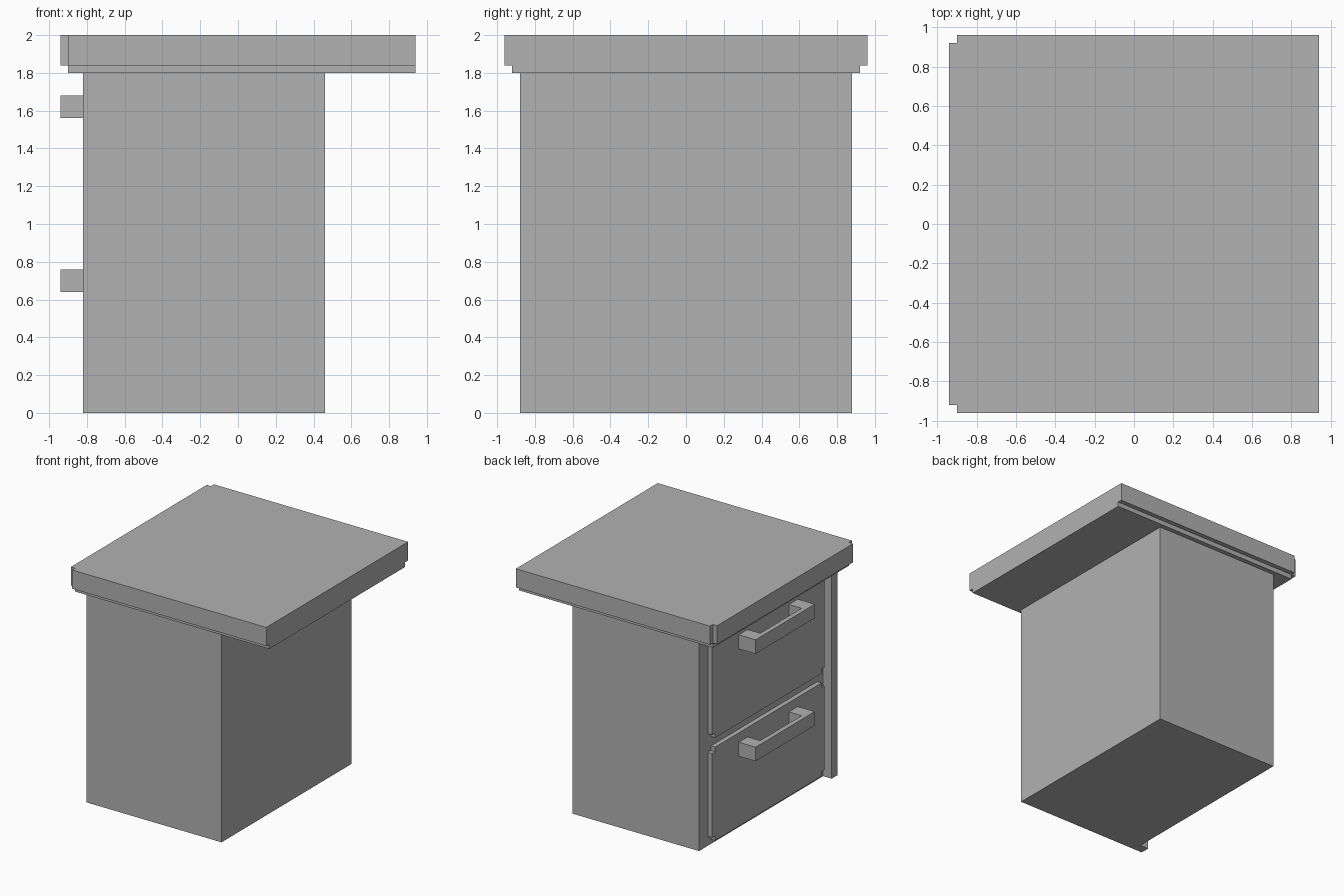
import bpy
import bmesh

cube = bpy.data.objects.get("Cube")
if cube:
    bpy.data.objects.remove(cube, do_unlink=True)

STEP = 0.04  # size of every small ledge and corner notch

grey = bpy.data.materials.new("plain grey")
grey.use_nodes = True
colour = (0.445, 0.445, 0.445, 1)
grey.diffuse_color = colour
grey.node_tree.nodes["Principled BSDF"].inputs["Base Color"].default_value = colour


def prism(name, outline, axis, low, high):
    """Extrude a flat outline along x (outline in y, z) or z (outline in x, y)."""
    def place(p, t):
        return (t, p[0], p[1]) if axis == "x" else (p[0], p[1], t)
    bm = bmesh.new()
    face = bm.faces.new([bm.verts.new(place(p, low)) for p in outline])
    top = bmesh.ops.extrude_face_region(bm, geom=[face])["geom"]
    shift = (high - low, 0, 0) if axis == "x" else (0, 0, high - low)
    bmesh.ops.translate(bm, vec=shift,
                        verts=[v for v in top if isinstance(v, bmesh.types.BMVert)])
    bmesh.ops.recalc_face_normals(bm, faces=bm.faces)
    mesh = bpy.data.meshes.new(name)
    bm.to_mesh(mesh)
    bm.free()
    mesh.materials.append(grey)
    obj = bpy.data.objects.new(name, mesh)
    bpy.context.collection.objects.link(obj)
    return obj


def rect(x0, x1, y0, y1):
    return [(x0, y0), (x1, y0), (x1, y1), (x0, y1)]


def notched(y0, y1, z0, z1, s=STEP):
    """Rectangle with a square notch cut from each corner."""
    return [(y0 + s, z0), (y1 - s, z0), (y1 - s, z0 + s), (y1, z0 + s),
            (y1, z1 - s), (y1 - s, z1 - s), (y1 - s, z1), (y0 + s, z1),
            (y0 + s, z1 - s), (y0, z1 - s), (y0, z0 + s), (y0 + s, z0 + s)]


# Cabinet body, with one side panel reaching past the drawers
back, panel, face_x, side = 0.46, -0.82, -0.74, 0.88
prism("cabinet_body", [(panel, -side), (back, -side), (back, side), (face_x, side),
                       (face_x, -0.8), (panel, -0.8)], "z", 0, 1.8)

# Table top: a lower ledge, and a slab notched at its two drawer-side corners
edge, half = 0.94, 0.96
inner = half - STEP
prism("top_ledge", rect(-edge + STEP, edge, -inner, inner), "z", 1.8, 1.84)
prism("top_slab", [(-edge, -inner), (-edge + STEP, -inner), (-edge + STEP, -half),
                   (edge, -half), (edge, half), (-edge + STEP, half),
                   (-edge + STEP, inner), (-edge, inner)], "z", 1.84, 2)

# Drawers, each with a U-shaped handle
front = face_x - STEP
for level, bottom, top, grip in (("lower", 0.04, 0.84, 0.64),
                                 ("upper", 0.92, 1.76, 1.56)):
    prism(level + "_drawer", notched(-0.76, 0.76, bottom, top), "x", front, face_x)
    prism(level + "_handle", [(-edge, -0.4), (front, -0.4), (front, -0.28),
                              (-edge + STEP, -0.28), (-edge + STEP, 0.28),
                              (front, 0.28), (front, 0.4), (-edge, 0.4)],
          "z", grip, grip + 0.12)
